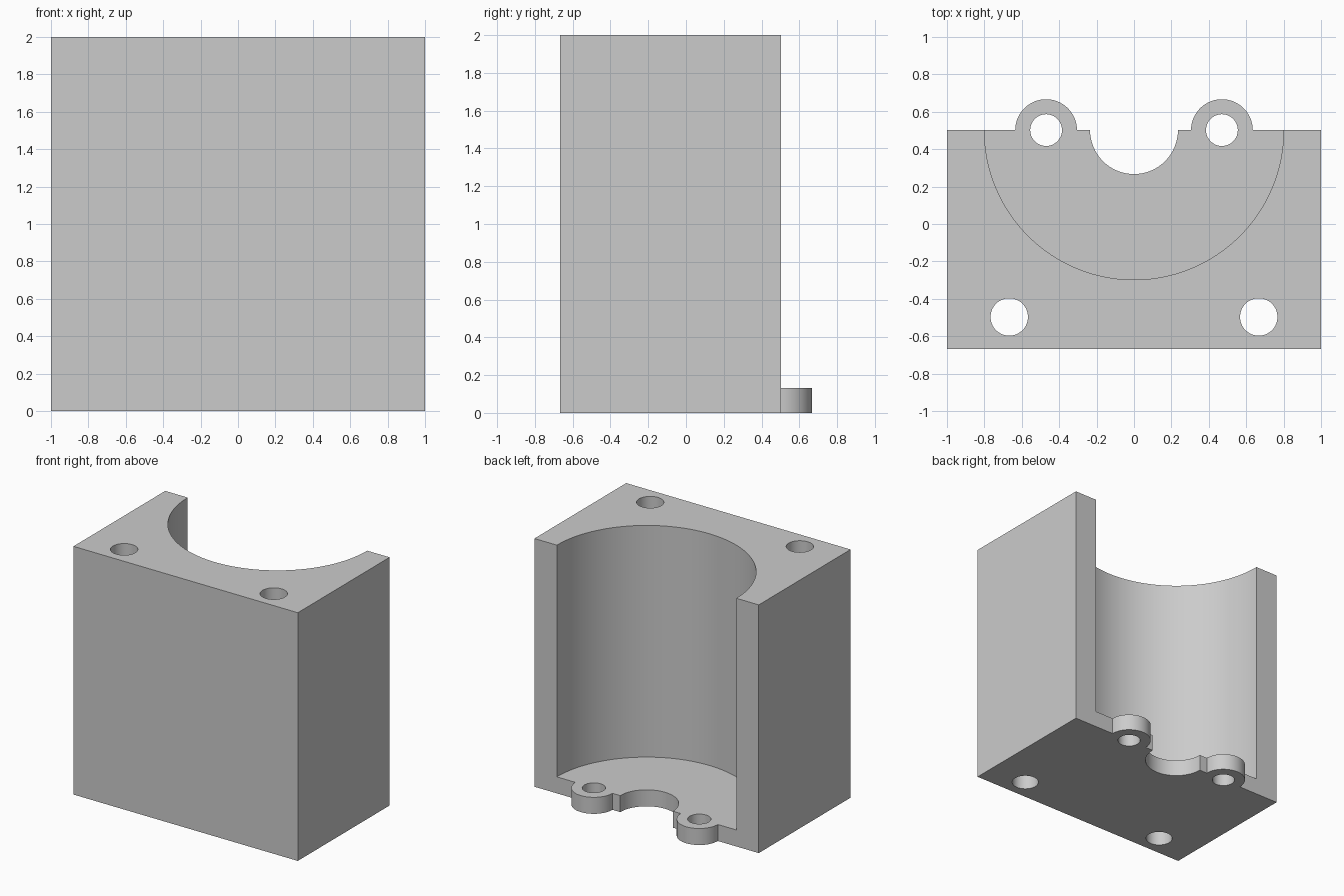
import bpy
import math

if "Cube" in bpy.data.objects:
    bpy.data.objects.remove(bpy.data.objects["Cube"], do_unlink=True)

FRONT, BACK, HEIGHT, FLOOR = -0.667, 0.502, 2.0, 0.133

grey = bpy.data.materials.new("plain grey")
grey.use_nodes = True
colour = (0.6, 0.6, 0.6, 1)
grey.diffuse_color = colour
grey.node_tree.nodes["Principled BSDF"].inputs["Base Color"].default_value = colour


def cylinder(name, x, y, radius, bottom, top, sides=64):
    """Upright cylinder between two heights."""
    bpy.ops.mesh.primitive_cylinder_add(
        vertices=sides, radius=radius, depth=top - bottom,
        location=(x, y, (bottom + top) / 2))
    obj = bpy.context.object
    obj.name = name
    obj.data.materials.append(grey)
    return obj


def combine(target, tool, operation):
    """Apply a boolean and discard the tool object."""
    mod = target.modifiers.new(tool.name, "BOOLEAN")
    mod.operation = operation
    mod.solver = "EXACT"
    mod.object = tool
    bpy.context.view_layer.objects.active = target
    bpy.ops.object.modifier_apply(modifier=mod.name)
    bpy.data.objects.remove(tool, do_unlink=True)


# Solid block
bpy.ops.mesh.primitive_cube_add(size=1, location=(0, (FRONT + BACK) / 2, HEIGHT / 2))
housing = bpy.context.object
housing.name = "half_housing"
housing.scale = (2, BACK - FRONT, HEIGHT)
bpy.ops.object.transform_apply(location=True, rotation=False, scale=True)
housing.data.materials.append(grey)

# Screw ears at the back, trimmed to floor height by the bore
for side in (-1, 1):
    combine(housing, cylinder("ear", side * 0.47, BACK, 0.165, 0, 0.3), "UNION")

# Half-round bore above the floor, and the shaft notch through the floor
combine(housing, cylinder("bore", 0, BACK, 0.8, FLOOR, 2.2, 128), "DIFFERENCE")
combine(housing, cylinder("shaft_notch", 0, BACK, 0.235, -0.2, 0.4), "DIFFERENCE")

# Screw holes in the ears and long bolt holes through the front corners
for side in (-1, 1):
    combine(housing, cylinder("ear_hole", side * 0.47, BACK, 0.085, -0.2, 0.4), "DIFFERENCE")
    combine(housing, cylinder("bolt_hole", side * 0.667, -0.497, 0.1, -0.2, 2.2), "DIFFERENCE")

# Smooth round walls, crisp edges
bpy.ops.object.select_all(action="DESELECT")
housing.select_set(True)
bpy.context.view_layer.objects.active = housing
bpy.ops.object.shade_smooth_by_angle(angle=math.radians(30))
